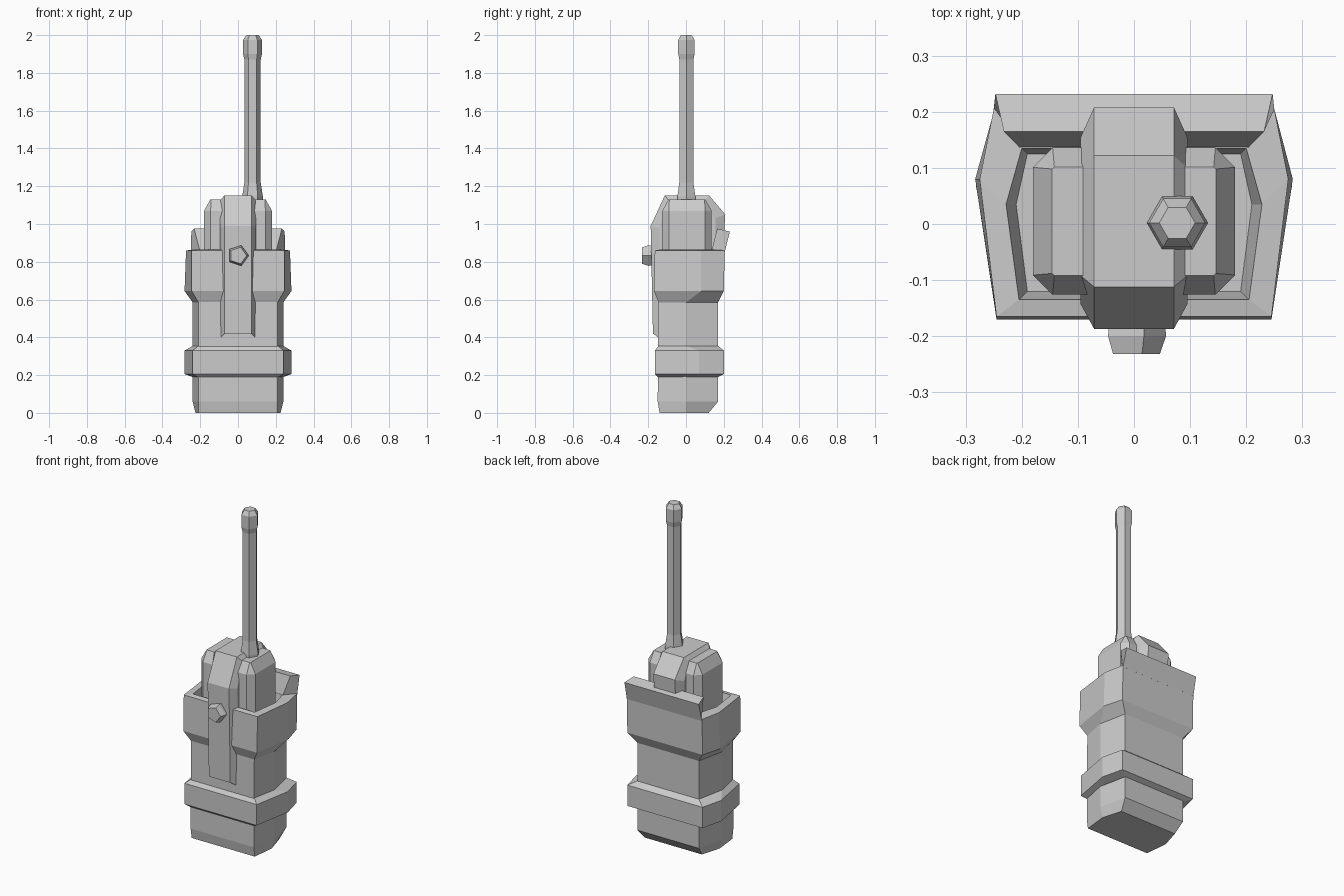
import bpy, bmesh, math
from mathutils import Matrix, Vector

cube = bpy.data.objects.get("Cube")
if cube:
    bpy.data.objects.remove(cube)

grey = bpy.data.materials.new("plain_grey")
grey.use_nodes = True
colour = (0.6, 0.6, 0.6, 1)
grey.diffuse_color = colour
grey.node_tree.nodes["Principled BSDF"].inputs["Base Color"].default_value = colour


def loft(name, rings):
    """Skin a stack of equal-length rings and cap both ends."""
    bm = bmesh.new()
    loops = [[bm.verts.new(p) for p in ring] for ring in rings]
    n = len(loops[0])
    for low, high in zip(loops, loops[1:]):
        for i in range(n):
            j = (i + 1) % n
            bm.faces.new((low[i], low[j], high[j], high[i]))
    bm.faces.new(loops[0][::-1])
    bm.faces.new(loops[-1])
    bmesh.ops.recalc_face_normals(bm, faces=bm.faces)
    mesh = bpy.data.meshes.new(name)
    bm.to_mesh(mesh)
    bm.free()
    mesh.materials.append(grey)
    obj = bpy.data.objects.new(name, mesh)
    bpy.context.collection.objects.link(obj)
    return obj


def pouch_ring(z, front, side, back, y0, y1, mid):
    """Six-sided section with bulged sides."""
    half = [(front, y0), (side, mid), (back, y1)]
    return [(x, y, z) for x, y in half] + [(-x, y, z) for x, y in half[::-1]]


def octagon(z, hx, hy, cut):
    half = [(hx - cut, -hy), (hx, cut - hy), (hx, hy - cut), (hx - cut, hy)]
    return [(x, y + 0.005, z) for x, y in half] + [(-x, y + 0.005, z) for x, y in half[::-1]]


def polygon(z, r, n):
    return [(r * math.cos(math.tau * i / n), r * math.sin(math.tau * i / n), z) for i in range(n)]


# Pouch: tapered foot, main body
loft("pouch_body", [
    pouch_ring(0.0, 0.21, 0.225, 0.19, -0.14, 0.12, 0.0),
    pouch_ring(0.06, 0.21, 0.24, 0.205, -0.15, 0.17, 0.0),
    pouch_ring(0.64, 0.21, 0.24, 0.205, -0.145, 0.17, 0.0)])

# Raised band around the lower pouch
loft("lower_band", [
    pouch_ring(0.19, 0.215, 0.24, 0.21, -0.15, 0.17, 0.03),
    pouch_ring(0.205, 0.24, 0.282, 0.25, -0.165, 0.2, 0.07),
    pouch_ring(0.33, 0.24, 0.282, 0.25, -0.165, 0.2, 0.07),
    pouch_ring(0.355, 0.21, 0.24, 0.205, -0.145, 0.17, 0.0)])

# Open collar with a rim and a sunken mouth
loft("upper_collar", [
    pouch_ring(0.585, 0.21, 0.24, 0.205, -0.145, 0.17, 0.0),
    pouch_ring(0.645, 0.245, 0.283, 0.25, -0.17, 0.2, 0.08),
    pouch_ring(0.86, 0.245, 0.275, 0.25, -0.165, 0.205, 0.08),
    pouch_ring(0.865, 0.205, 0.228, 0.2, -0.135, 0.135, 0.035),
    pouch_ring(0.79, 0.19, 0.21, 0.19, -0.12, 0.125, 0.035)])

# Flared flap behind the mouth
flap = [(0.25, 0.205, 0.85), (0.247, 0.232, 0.96), (0.232, 0.165, 0.975), (0.2, 0.133, 0.85)]
loft("back_flap", [[(s * x, y, z) for x, y, z in flap] for s in (-1, 1)])

# Radio casing with chamfered corners
loft("radio_case", [
    octagon(0.78, 0.18, 0.131, 0.035),
    octagon(1.07, 0.18, 0.131, 0.035),
    octagon(1.13, 0.146, 0.097, 0.004)])

# Strap over the radio, thicker in the middle than at its edges
outer = [(-0.175, 0.42), (-0.187, 0.99), (-0.112, 1.152), (0.122, 1.152), (0.208, 1.05), (0.2, 0.93)]
inner = [(-0.14, 0.395), (-0.143, 0.98), (-0.092, 1.125), (0.1, 1.125), (0.155, 1.03), (0.155, 0.9)]
loft("strap", [[(x, y, z) for y, z in path] for x, path in
               [(-0.095, inner), (-0.071, outer), (0.071, outer), (0.095, inner)]])

# Five-sided strap stud
stud = loft("strap_stud", [polygon(0.0, 0.055, 5), polygon(0.035, 0.057, 5), polygon(0.067, 0.046, 5)])
stud.data.transform(Matrix.Translation(Vector((0, -0.165, 0.833))) @ Matrix.Rotation(math.pi / 2, 4, 'X'))

# Six-sided antenna with a thicker tip
stem = [(1.1, 0.055), (1.145, 0.055), (1.22, 0.043), (1.87, 0.043),
        (1.9, 0.05), (1.975, 0.05), (2.0, 0.032)]
antenna = loft("antenna", [polygon(z, r, 6) for z, r in stem])
antenna.data.transform(Matrix.Translation(Vector((0.077, 0.002, 0))))
